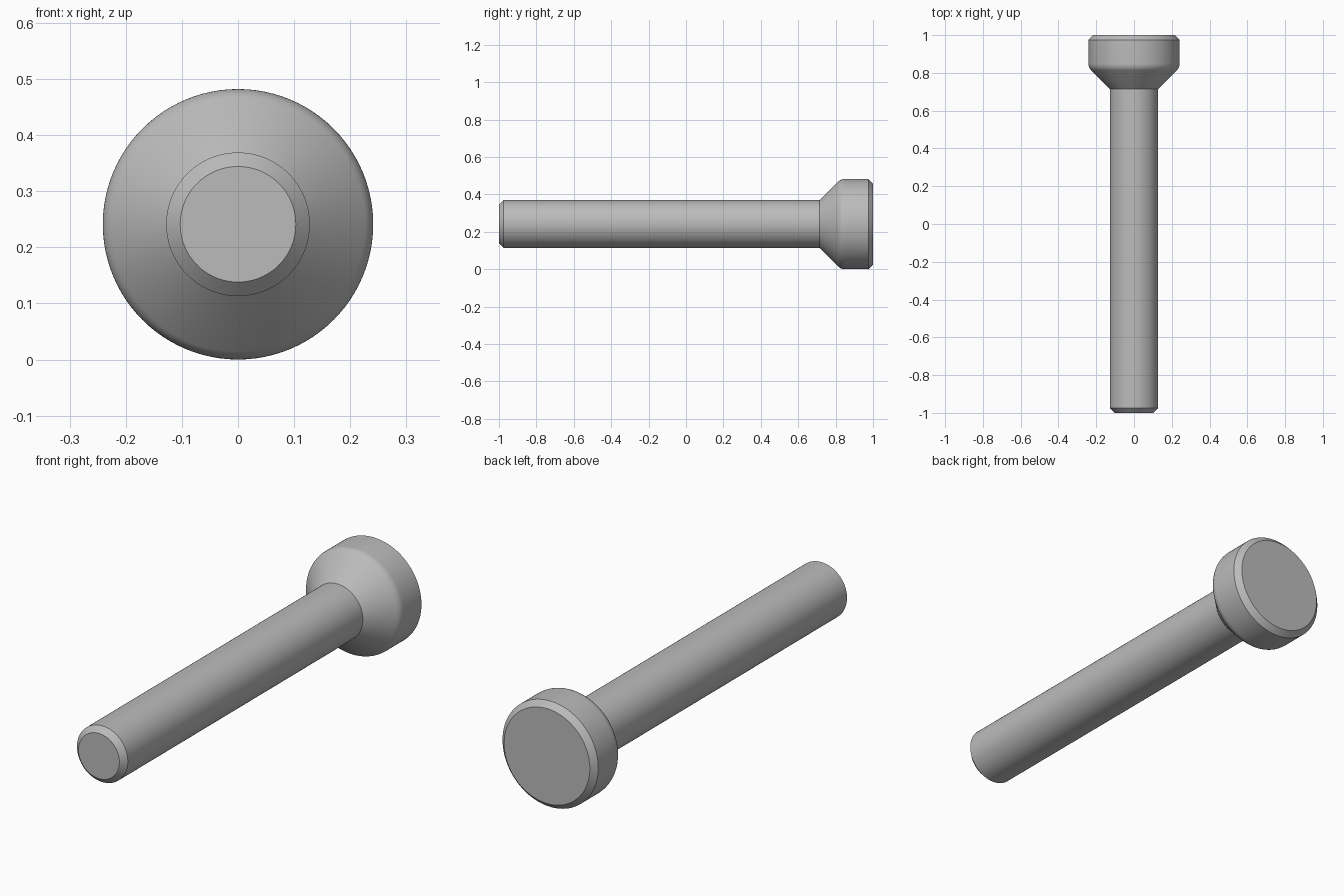
import bpy
import bmesh
import math

old = bpy.data.objects.get("Cube")
if old:
    bpy.data.objects.remove(old, do_unlink=True)

SIDES = 96
HEAD_R, SHAFT_R, CHAMFER = 0.241, 0.128, 0.025
SHOULDER = 0.715

# Plain grey metal
grey = bpy.data.materials.new("grey_metal")
grey.use_nodes = True
colour = (0.5, 0.5, 0.5, 1)
grey.diffuse_color = colour
grey.node_tree.nodes["Principled BSDF"].inputs["Base Color"].default_value = colour

# Half profile as (y, radius): chamfered shaft tip, shaft, cone
profile = [(-1, SHAFT_R - CHAMFER), (-1 + CHAMFER, SHAFT_R), (SHOULDER, SHAFT_R)]

# Rounded edge between the 45 degree cone and the head rim
fillet = 0.05
rim_y = SHOULDER + HEAD_R - SHAFT_R + fillet * math.tan(math.pi / 8)
for i in range(7):
    a = math.pi / 4 * (1 - i / 6)
    profile.append((rim_y - fillet * math.sin(a), HEAD_R - fillet * (1 - math.cos(a))))

# Head rim and its back chamfer
profile += [(1 - CHAMFER, HEAD_R), (1, HEAD_R - CHAMFER)]

# Revolve the profile around the y axis and cap both ends
bm = bmesh.new()
rings = []
for y, r in profile:
    angles = [2 * math.pi * k / SIDES for k in range(SIDES)]
    rings.append([bm.verts.new((r * math.cos(a), y, HEAD_R + r * math.sin(a))) for a in angles])
for a, b in zip(rings, rings[1:]):
    for k in range(SIDES):
        n = (k + 1) % SIDES
        bm.faces.new((a[k], a[n], b[n], b[k]))
bm.faces.new(rings[0])
bm.faces.new(rings[-1])
bmesh.ops.recalc_face_normals(bm, faces=bm.faces)

mesh = bpy.data.meshes.new("headed_pin")
bm.to_mesh(mesh)
bm.free()
mesh.materials.append(grey)
pin = bpy.data.objects.new("headed_pin", mesh)
bpy.context.collection.objects.link(pin)

# Smooth round surfaces, crisp chamfers
bpy.ops.object.select_all(action="DESELECT")
pin.select_set(True)
bpy.context.view_layer.objects.active = pin
bpy.ops.object.shade_smooth_by_angle(angle=math.radians(30))
